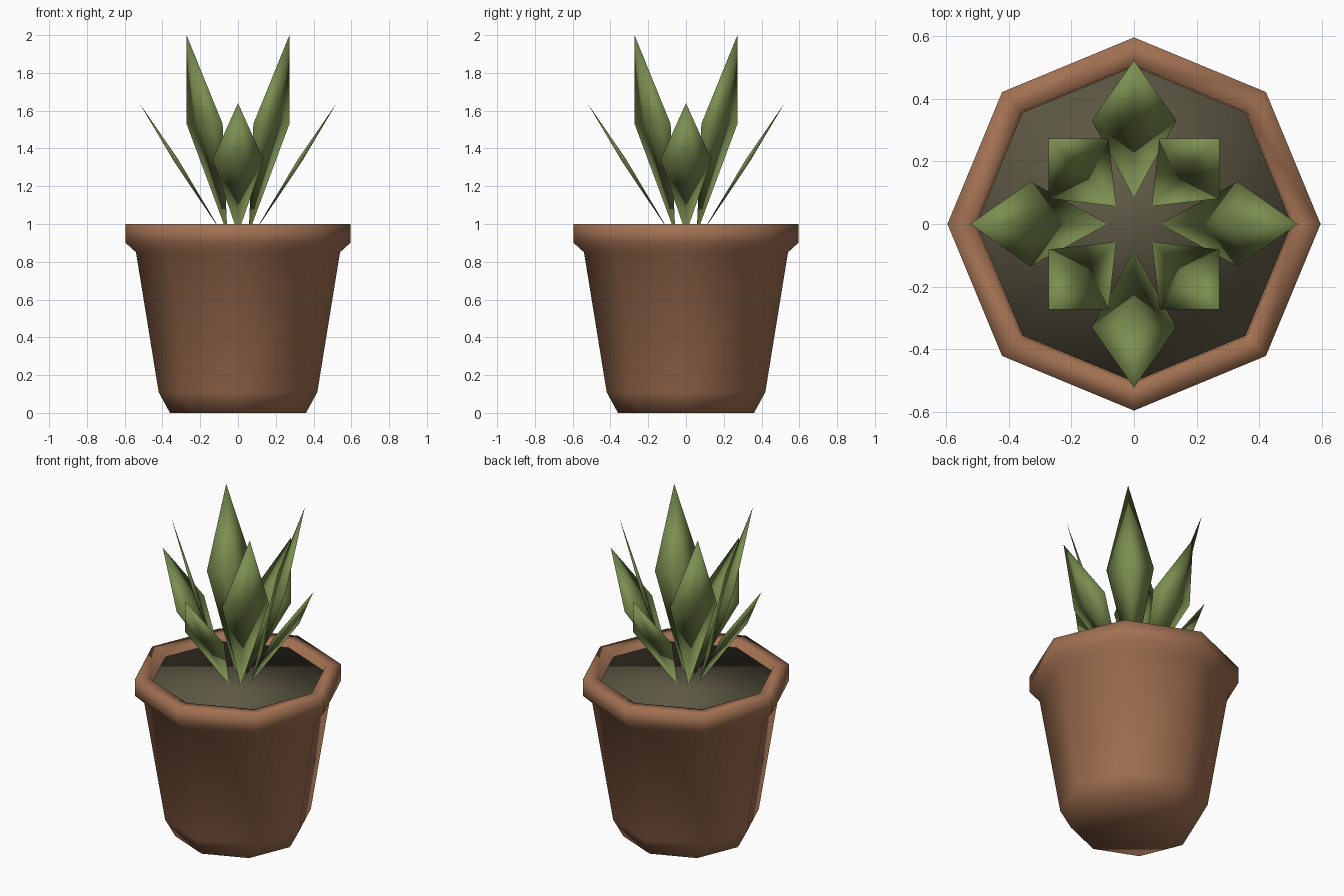
import bpy, bmesh
from math import sin, cos, pi

cube = bpy.data.objects.get("Cube")
if cube:
    bpy.data.objects.remove(cube, do_unlink=True)

SIDES = 8


def material(name, colour):
    mat = bpy.data.materials.new(name)
    mat.use_nodes = True
    mat.diffuse_color = (*colour, 1)
    mat.node_tree.nodes["Principled BSDF"].inputs["Base Color"].default_value = (*colour, 1)
    return mat


def add_object(name, bm, mat):
    """Turn a bmesh into a smooth-shaded object."""
    bmesh.ops.recalc_face_normals(bm, faces=bm.faces)
    for face in bm.faces:
        face.smooth = True
    mesh = bpy.data.meshes.new(name)
    bm.to_mesh(mesh)
    bm.free()
    mesh.materials.append(mat)
    obj = bpy.data.objects.new(name, mesh)
    bpy.context.collection.objects.link(obj)
    return obj


def turned(name, profile, mat):
    """Eight-sided solid from (radius, height) rings, capped at both ends."""
    bm = bmesh.new()
    rings = []
    for r, z in profile:
        rings.append([bm.verts.new((r * cos(2 * pi * i / SIDES), r * sin(2 * pi * i / SIDES), z))
                      for i in range(SIDES)])
    for low, high in zip(rings, rings[1:]):
        for i in range(SIDES):
            j = (i + 1) % SIDES
            bm.faces.new((low[i], low[j], high[j], high[i]))
    bm.faces.new(rings[0])
    bm.faces.new(rings[-1])
    return add_object(name, bm, mat)


def leaf(name, angle, base, widest, tip, mat, half_width=0.135, thick=0.012):
    """Thin pointed kite leaning outward; base, widest and tip are (radius, height)."""
    bm = bmesh.new()
    lean = 1 / ((tip[0] - base[0]) ** 2 + (tip[1] - base[1]) ** 2) ** 0.5
    out_r, out_z = (tip[1] - base[1]) * lean * thick, -(tip[0] - base[0]) * lean * thick

    def vert(r, side, z):
        return bm.verts.new((r * cos(angle) - side * sin(angle),
                             r * sin(angle) + side * cos(angle), z))

    ends = [vert(base[0], 0, base[1]), vert(tip[0], 0, tip[1])]
    belt = [vert(widest[0], half_width, widest[1]),
            vert(widest[0] + out_r, 0, widest[1] + out_z),
            vert(widest[0], -half_width, widest[1]),
            vert(widest[0] - out_r, 0, widest[1] - out_z)]
    for end in ends:
        for i in range(4):
            bm.faces.new((end, belt[i], belt[(i + 1) % 4]))
    return add_object(name, bm, mat)


clay = material("terracotta", (0.36, 0.165, 0.085))
earth = material("soil_brown", (0.11, 0.098, 0.058))
green = material("leaf_green", (0.20, 0.27, 0.08))

# Pot with a bevelled foot, tapered wall and thick rim
turned("pot", [(0.36, 0), (0.42, 0.11), (0.54, 0.85), (0.595, 0.90),
               (0.595, 1.0), (0.508, 1.0), (0.495, 0.9)], clay)

# Soil filling the pot just below the rim
turned("soil", [(0.49, 0.88), (0.503, 0.96)], earth)

# Tall inner leaves on the diagonals, short spreading leaves between them
for k in range(4):
    leaf(f"tall_leaf_{k + 1}", pi / 4 + k * pi / 2,
         (0.08, 0.95), (0.25, 1.53), (0.385, 2.0), green)
    leaf(f"short_leaf_{k + 1}", k * pi / 2,
         (0.083, 0.95), (0.33, 1.34), (0.522, 1.64), green)
